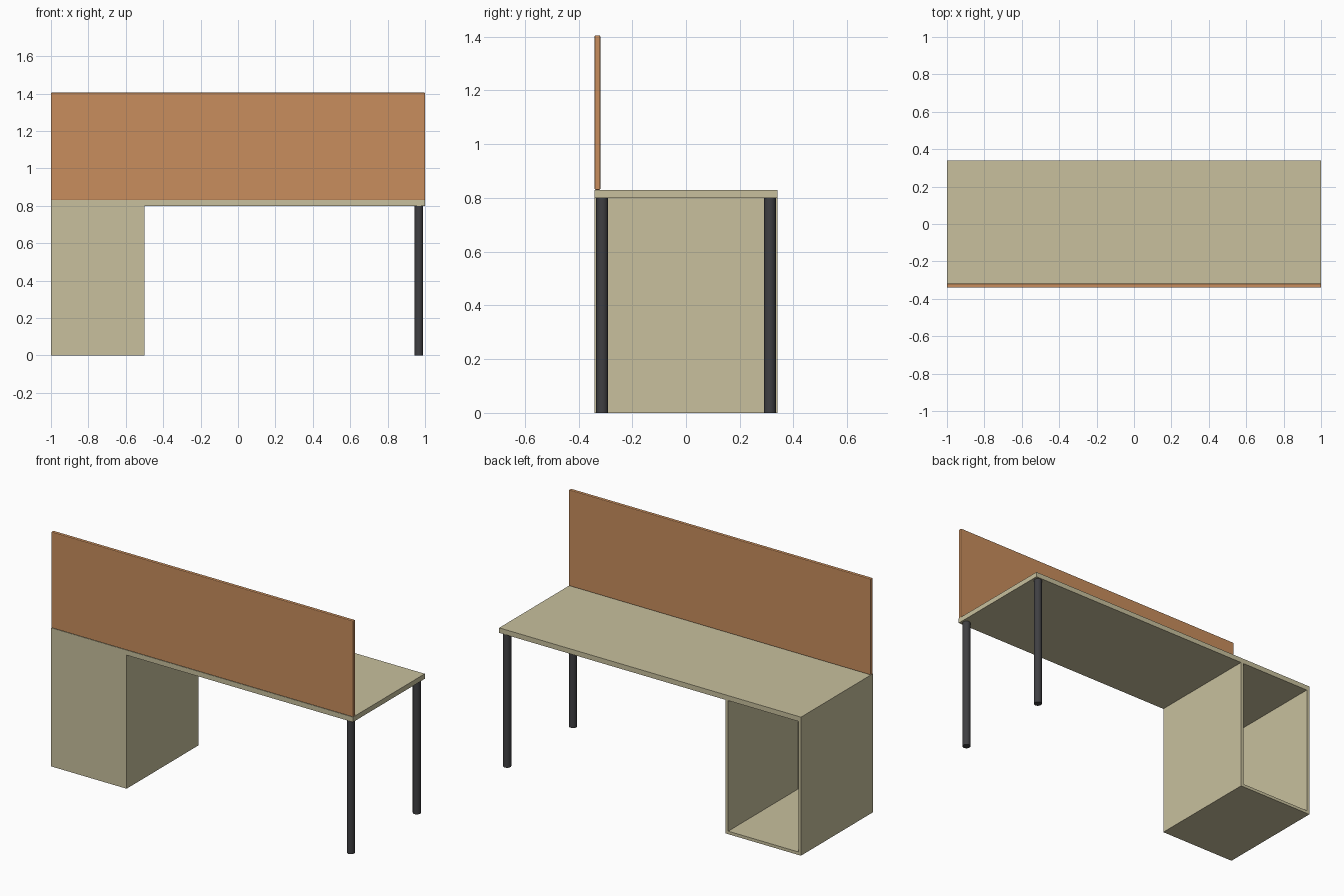
import bpy
import bmesh

if "Cube" in bpy.data.objects:
    bpy.data.objects.remove(bpy.data.objects["Cube"])


def material(name, rgb):
    mat = bpy.data.materials.new(name)
    mat.diffuse_color = (*rgb, 1)
    mat.use_nodes = True
    mat.node_tree.nodes["Principled BSDF"].inputs["Base Color"].default_value = mat.diffuse_color
    return mat


wood = material("pale_wood", (0.58, 0.53, 0.34))
orange = material("orange_wood", (0.58, 0.27, 0.11))
metal = material("dark_metal", (0.05, 0.05, 0.055))


def box(name, lo, hi, mat=None):
    bpy.ops.mesh.primitive_cube_add(size=1, location=[(a + b) / 2 for a, b in zip(lo, hi)])
    obj = bpy.context.object
    obj.name = name
    obj.scale = [b - a for a, b in zip(lo, hi)]
    bpy.ops.object.transform_apply(location=False, rotation=False, scale=True)
    if mat:
        obj.data.materials.append(mat)
    return obj


def apply_modifier(obj, mod):
    bpy.context.view_layer.objects.active = obj
    bpy.ops.object.modifier_apply(modifier=mod.name)


# Desktop and cabinet: one L-shaped profile extruded front to back
DEPTH = 0.34
profile = [(-1, 0), (-0.5, 0), (-0.5, 0.8), (1, 0.8), (1, 0.83), (-1, 0.83)]
bm = bmesh.new()
face = bm.faces.new([bm.verts.new((x, -DEPTH, z)) for x, z in profile])
ext = bmesh.ops.extrude_face_region(bm, geom=[face])
moved = [g for g in ext["geom"] if isinstance(g, bmesh.types.BMVert)]
bmesh.ops.translate(bm, verts=moved, vec=(0, 2 * DEPTH, 0))
bmesh.ops.recalc_face_normals(bm, faces=bm.faces)
mesh = bpy.data.meshes.new("desktop_and_cabinet")
bm.to_mesh(mesh)
bm.free()
desk = bpy.data.objects.new("desktop_and_cabinet", mesh)
bpy.context.collection.objects.link(desk)
mesh.materials.append(wood)

# Hollow the cabinet, open at the back
WALL = 0.018
cutter = box("cabinet_cutter", (-1 + WALL, -DEPTH + WALL, WALL), (-0.5 - WALL, 0.5, 0.8), wood)
cut = desk.modifiers.new("hollow", "BOOLEAN")
cut.operation = "DIFFERENCE"
cut.solver = "EXACT"
cut.object = cutter
apply_modifier(desk, cut)
bpy.data.objects.remove(cutter)

# Privacy panel with softened edges
panel = box("privacy_panel", (-1, -DEPTH, 0.83), (1, -0.319, 1.405), orange)
bevel = panel.modifiers.new("soft_edges", "BEVEL")
bevel.width = 0.004
bevel.segments = 2
apply_modifier(panel, bevel)

# Two round legs on the right
for side, y in (("front", -0.312), ("back", 0.312)):
    bpy.ops.mesh.primitive_cylinder_add(vertices=32, radius=0.0225, depth=0.8, location=(0.967, y, 0.4))
    leg = bpy.context.object
    leg.name = side + "_leg"
    leg.data.materials.append(metal)
    bpy.ops.object.shade_smooth_by_angle()
